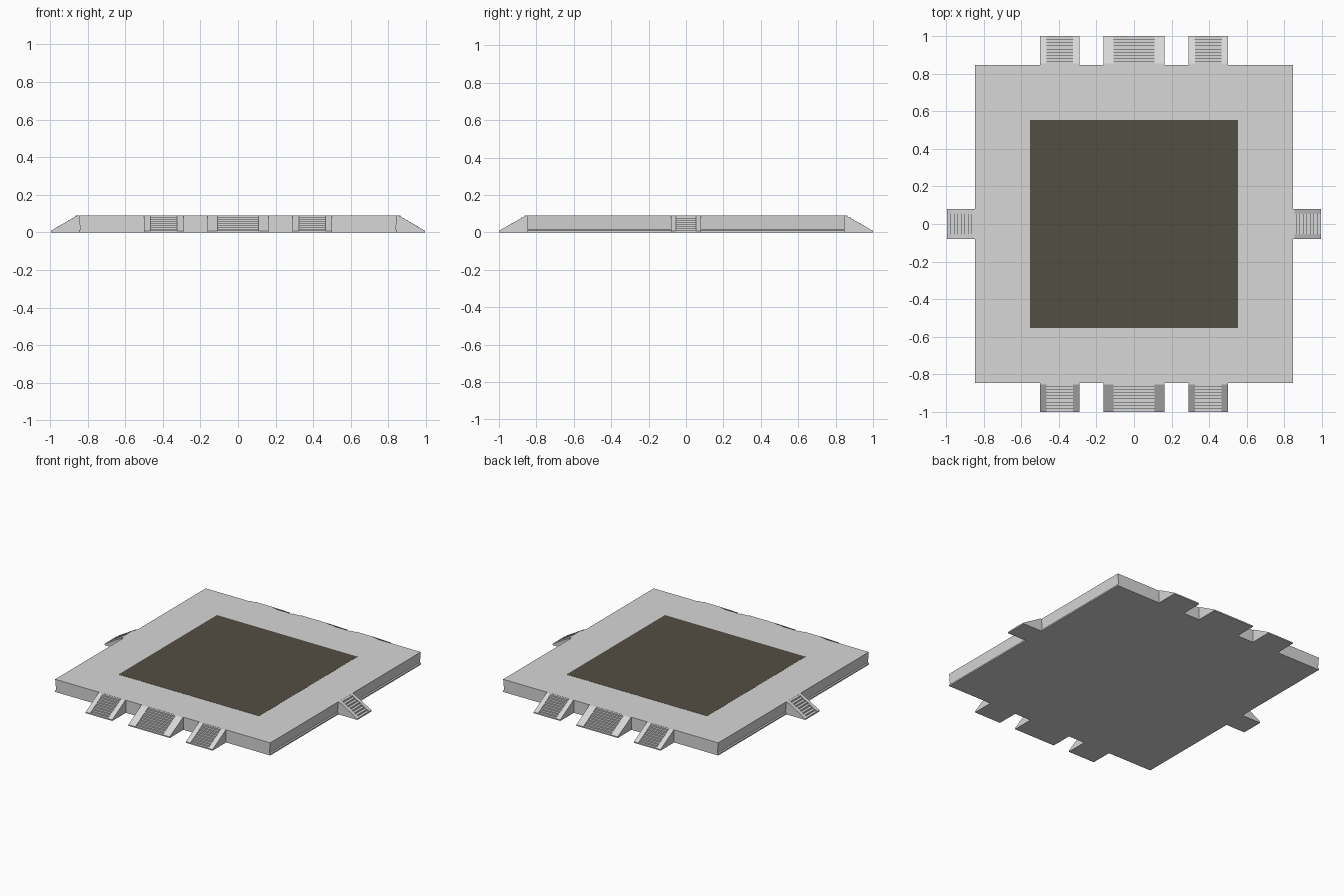
import bpy, bmesh, math
from mathutils import Matrix, Vector

if "Cube" in bpy.data.objects:
    bpy.data.objects.remove(bpy.data.objects["Cube"])

def material(name, rgb):
    m = bpy.data.materials.new(name)
    m.diffuse_color = (*rgb, 1)
    m.use_nodes = True
    m.node_tree.nodes["Principled BSDF"].inputs["Base Color"].default_value = m.diffuse_color
    return m

stone = material("pale stone", (0.68, 0.68, 0.68))
dark = material("dark brown floor", (0.086, 0.077, 0.057))
H = 0.09       # platform height
EDGE = 0.847   # platform half width

def prism(name, profile, a, b, mat, matrix=Matrix()):
    """Extrude an (x, z) profile along y from a to b."""
    bm = bmesh.new()
    face = bm.faces.new([bm.verts.new((x, a, z)) for x, z in profile])
    ext = bmesh.ops.extrude_face_region(bm, geom=[face])["geom"]
    bmesh.ops.translate(bm, vec=(0, b - a, 0),
                        verts=[v for v in ext if isinstance(v, bmesh.types.BMVert)])
    bmesh.ops.transform(bm, matrix=matrix, verts=bm.verts)
    bmesh.ops.recalc_face_normals(bm, faces=bm.faces)
    me = bpy.data.meshes.new(name)
    bm.to_mesh(me)
    bm.free()
    me.materials.append(mat)
    ob = bpy.data.objects.new(name, me)
    bpy.context.collection.objects.link(ob)
    return ob

# platform with a small foot moulding on the left and right walls
right = [(EDGE, 0), (EDGE, 0.01), (EDGE - 0.007, 0.015), (EDGE, H)]
prism("platform", right + [(-x, z) for x, z in reversed(right)], -EDGE, EDGE, stone)

# dark central floor panel
P = 0.553
prism("floor_panel", [(-P, H - 0.001), (P, H - 0.001), (P, H + 0.001), (-P, H + 0.001)],
      -P, P, dark)

def staircase(name, angle, centre, half, inner, outer, n):
    """Steps between two sloping cheeks; built towards +x then turned."""
    m = Matrix.Rotation(angle, 4, 'Z') @ Matrix.Translation((0, centre, 0))
    start = EDGE - 0.007
    # steps
    run, rise = (outer - EDGE) / n, H / n
    steps = [(start, 0), (outer, 0)]
    for i in range(n):
        x = outer - i * run
        steps += [(x, (i + 0.9) * rise), (x - run, (i + 0.9) * rise)]
    steps.append((start, (n - 0.1) * rise))
    prism(name + "_steps", steps, -inner, inner, stone, m)
    # cheeks
    cheek = [(start, 0), (outer, 0), (outer, 0.008), (EDGE + 0.008, H), (start, H)]
    for side, a, b in (("a", -half, -inner), ("b", inner, half)):
        prism(name + "_cheek_" + side, cheek, a, b, stone, m)

# three stairs at front and back, one at each side
for label, ang in (("front", -math.pi / 2), ("back", math.pi / 2)):
    staircase(label + "_middle_stair", ang, 0, 0.163, 0.108, 1.0, 9)
    for k, c in (("a", -0.395), ("b", 0.395)):
        staircase(f"{label}_outer_stair_{k}", ang, c, 0.105, 0.07, 1.0, 9)
for label, ang in (("right", 0), ("left", math.pi)):
    staircase(label + "_stair", ang, 0, 0.08, 0.054, 0.996, 8)
